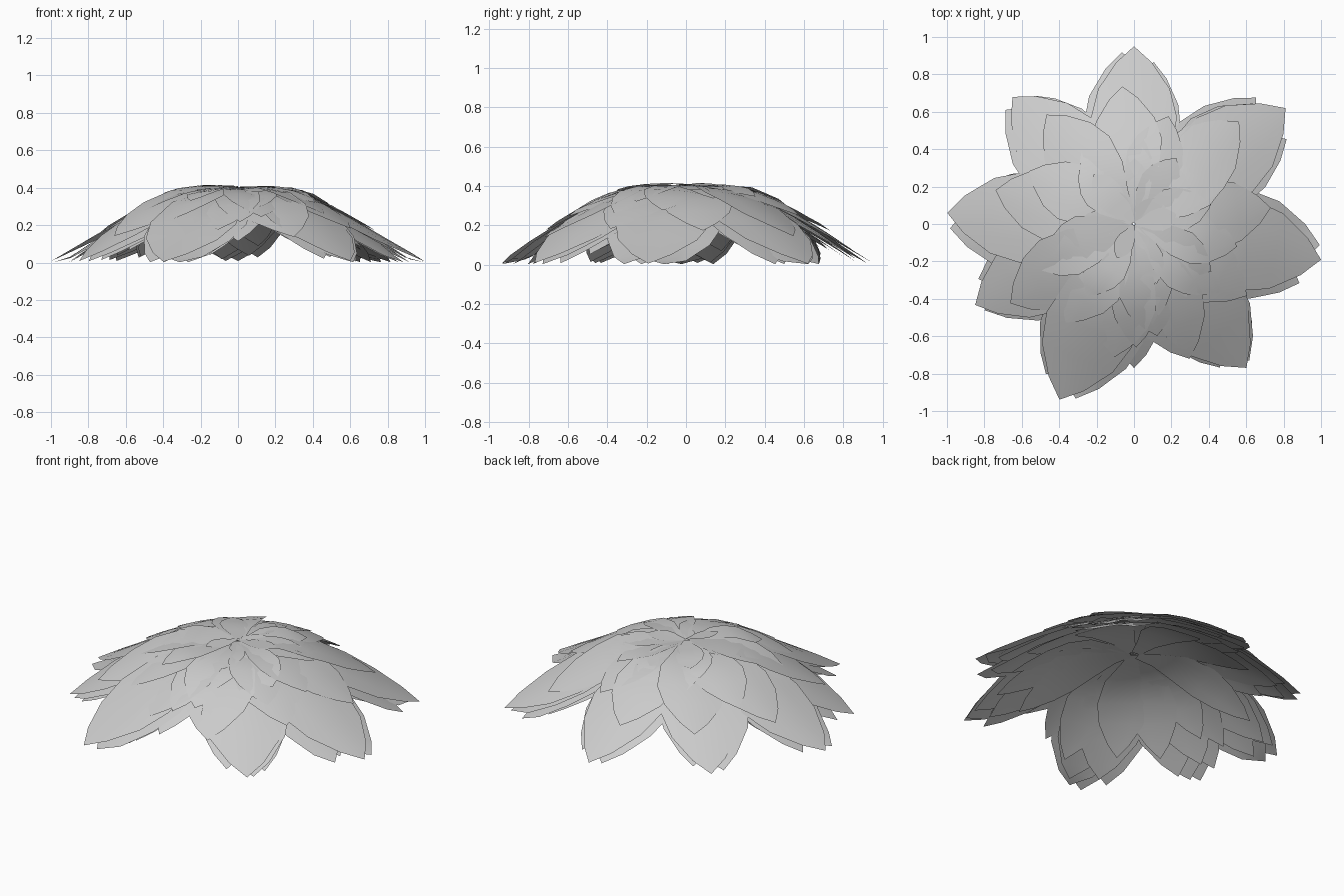
import bpy, bmesh, math, random

if "Cube" in bpy.data.objects:
    bpy.data.objects.remove(bpy.data.objects["Cube"])

random.seed(4)

# dome profile (radius, height) and low-poly petal outline (fraction of length, half width)
DOME = [(0, .385), (.2, .387), (.35, .365), (.5, .30), (.7, .187), (.85, .095), (1.02, .004), (1.2, -.09)]
OUTLINE = [(.03, .05), (.2, .11), (.4, .215), (.6, .255), (.76, .212), (.91, .105), (1, 0)]
ACROSS = 4


def dome(r):
    for (r0, z0), (r1, z1) in zip(DOME, DOME[1:]):
        if r <= r1:
            return z0 + (z1 - z0) * (r - r0) / (r1 - r0)
    return DOME[-1][1]


def petal(bm, angle, length, width=1.0, lift=0.0, roll=0.0, droop=0.0):
    """One pointed sheet draped over the dome, from the centre outwards."""
    a = math.radians(angle)
    ca, sa = math.cos(a), math.sin(a)
    rows = []
    for f, w in OUTLINE:
        s = f * length
        n = 1 if w == 0 else ACROSS + 1
        row = []
        for i in range(n):
            k = 0 if n == 1 else 2 * i / ACROSS - 1
            u = k * w * length * width
            z = dome(math.hypot(s, u)) + lift - droop * f ** 3 + u * roll
            row.append(bm.verts.new((s * ca - u * sa, s * sa + u * ca, max(z, .002))))
        rows.append(row)
    for r0, r1 in zip(rows, rows[1:]):
        for i in range(ACROSS):
            if len(r1) == 1:
                bm.faces.new((r0[i], r1[0], r0[i + 1]))
            else:
                bm.faces.new((r0[i], r1[i], r1[i + 1], r0[i + 1]))


def make(name, petals):
    bm = bmesh.new()
    for p in petals:
        petal(bm, *p)
    bm.normal_update()
    for face in bm.faces:
        face.smooth = True
        if face.normal.z < 0:
            face.normal_flip()
    me = bpy.data.meshes.new(name)
    bm.to_mesh(me)
    bm.free()
    ob = bpy.data.objects.new(name, me)
    bpy.context.collection.objects.link(ob)


def jit(v):
    return random.uniform(-v, v)


# main outer petals: tip angle and reach, all drooping to the ground
TIPS = [(90, .95), (37.4, 1.02), (-10.8, 1.018), (-52, .976), (-113, 1.02),
        (-153, .953), (176.6, 1.0), (133.7, .94)]
make("outer_petals", [(a, l, .95, 0, jit(.03), max(0, dome(l) - .008)) for a, l in TIPS])
make("front_short_petal", [(-90, .77, .8, -.01, 0, .02)])

# turned, shorter copies stacked beneath every outer petal
for n, (turn, shrink, lift, width) in enumerate([
        (3, .975, -.014, .98), (-7, .92, -.022, .85), (7, .91, -.03, .85),
        (-3, .86, -.045, .9), (11, .78, -.055, .8), (-11, .72, -.065, .8)]):
    make(f"under_petals_{n + 1}",
         [(a + turn + jit(2), l * (shrink + jit(.012)), width, lift + jit(.006), jit(.07), .035)
          for a, l in TIPS])

# shorter petals that overlap towards the crown
for n, (count, reach, lift, start) in enumerate([
        (9, .75, .004, 14), (9, .60, .008, 36), (8, .46, .012, 10), (7, .33, .014, 30), (6, .2, .018, 0)]):
    make(f"inner_petals_{n + 1}",
         [(start + i * 360 / count + jit(10), reach + jit(.05), 1, lift + jit(.007), jit(.12))
          for i in range(count)])

# small short front petal lying over the crown and pointing forwards
make("front_top_petal", [(-89, .66, .8, .008, 0)])
